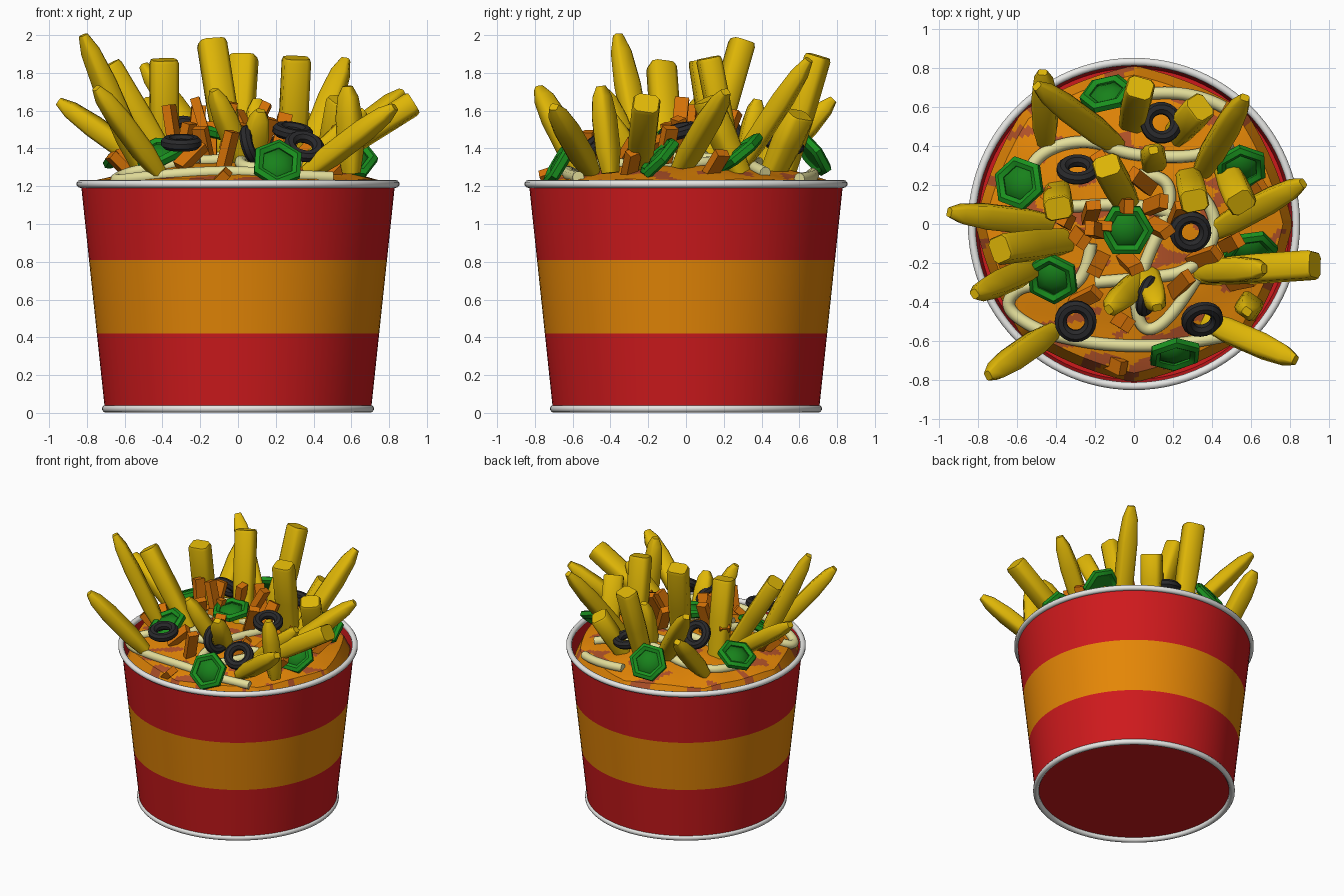
import bpy, bmesh, math, random
from mathutils import Vector, Matrix, noise

if "Cube" in bpy.data.objects:
    bpy.data.objects.remove(bpy.data.objects["Cube"])

random.seed(4)


def mat(name, r, g, b):
    m = bpy.data.materials.new(name)
    m.diffuse_color = (r, g, b, 1)
    m.use_nodes = True
    m.node_tree.nodes["Principled BSDF"].inputs["Base Color"].default_value = m.diffuse_color
    return m


RED = mat("red card", 0.62, 0.010, 0.012)
ORANGE = mat("orange", 0.78, 0.24, 0.002)
WHITE = mat("white rim", 0.80, 0.80, 0.78)
BROWN = mat("chili brown", 0.45, 0.085, 0.022)
CHEESE = mat("cheddar", 0.68, 0.17, 0.002)
YELLOW = mat("fry yellow", 0.74, 0.47, 0.002)
CREAM = mat("cream sauce", 0.78, 0.74, 0.33)
BLACK = mat("olive black", 0.022, 0.022, 0.024)
GREEN = mat("pepper green", 0.010, 0.28, 0.013)
DARK = mat("pepper dark green", 0.009, 0.22, 0.011)


def make(name, bm, mats, matrix=None, smooth=40):
    bmesh.ops.recalc_face_normals(bm, faces=bm.faces)
    me = bpy.data.meshes.new(name)
    bm.to_mesh(me)
    bm.free()
    for m in mats:
        me.materials.append(m)
    ob = bpy.data.objects.new(name, me)
    bpy.context.collection.objects.link(ob)
    if matrix:
        ob.matrix_world = matrix
    if smooth:
        bpy.ops.object.select_all(action='DESELECT')
        ob.select_set(True)
        bpy.context.view_layer.objects.active = ob
        bpy.ops.object.shade_smooth_by_angle(angle=math.radians(smooth))
    return ob


def loft(bm, rings, close=False, caps=True, mi=0):
    """Skin a list of point rings; close joins the last ring to the first."""
    vs = [[bm.verts.new(p) for p in r] for r in rings]
    n = len(vs[0])
    for a, b in zip(vs, vs[1:] + vs[:1] if close else vs[1:]):
        for i in range(n):
            j = (i + 1) % n
            bm.faces.new((a[i], a[j], b[j], b[i])).material_index = mi
    if caps and not close:
        for r in (vs[0], vs[-1]):
            bm.faces.new(r).material_index = mi


def circle(r, z, n):
    return [Vector((r * math.cos(2 * math.pi * i / n), r * math.sin(2 * math.pi * i / n), z))
            for i in range(n)]


def torus(bm, R, r, n, k):
    loft(bm, [circle(R + r * math.cos(t), r * math.sin(t), n)
              for t in (2 * math.pi * (j + 0.5) / k for j in range(k))], close=True)


def place(pos, normal):
    return Matrix.Translation(pos) @ Vector(normal).to_track_quat('Z', 'Y').to_matrix().to_4x4()


# Bucket: tapered wall with a middle band, inner wall and floor
def wall(z):
    return 0.705 + 0.125 * (z - 0.02) / 1.18


bm = bmesh.new()
loft(bm, [circle(wall(z), z, 96) for z in (0.03, 0.42, 0.81, 1.21)]
     + [circle(0.818, 1.21, 96), circle(0.80, 1.05, 96)])
for f in bm.faces:
    f.material_index = int(0.42 < f.calc_center_median().z < 0.81 and len(f.verts) == 4)
make("bucket", bm, [RED, ORANGE])
for name, R, z in (("top_rim", 0.834, 1.212), ("bottom_rim", 0.699, 0.022)):
    bm = bmesh.new()
    torus(bm, R, 0.021, 96, 10)
    make(name, bm, [WHITE], Matrix.Translation((0, 0, z)))


# Cheese mound with chili patches: eight-sided outline, steep edge
def mound_z(x, y):
    t = math.hypot(x, y) / 0.8
    return 1.345 - 0.13 * t * t + 0.015 * noise.noise(Vector((x * 4, y * 4, 3)))


bm = bmesh.new()
N, rings = 192, []
for t in [1.0, 0.97] + [0.94 * (1 - k / 60) for k in range(60)]:
    ring = []
    for i in range(N):
        a = 2 * math.pi * i / N
        d = (a % (math.pi / 4)) - math.pi / 8
        flat = math.cos(math.pi / 8) / math.cos(d)
        r = t * 0.815 * (0.55 * flat + 0.45)
        x, y = r * math.cos(a), r * math.sin(a)
        ring.append((x, y, mound_z(x, y) - max(0, t - 0.94) * 1.4))
    rings.append(ring)
loft(bm, rings)
for f in bm.faces:
    c = f.calc_center_median()
    n = noise.noise(Vector((c.x * 6 + c.y * 4, c.y * 11 - c.x * 5, 1.7)))
    f.material_index = int(n > 0.22 and len(f.verts) == 4)
make("cheese_mound", bm, [ORANGE, BROWN])

# Cream sauce drizzle
DRIZZLE = [
    [(.5, -.57), (.25, -.62), (0, -.63), (-.25, -.61), (-.5, -.55), (-.68, -.42), (-.56, -.3), (-.35, -.35), (-.24, -.25), (-.22, -.1)],
    [(-.2, -.3), (.05, -.28), (.28, -.25), (.41, -.1), (.42, .08), (.3, .2)],
    [(-.6, .1), (-.55, .3), (-.4, .41), (-.2, .43), (-.05, .36), (.2, .34), (.38, .36), (.5, .42)],
    [(0, .25), (.16, .26), (.2, .1), (.06, -.18), (0, -.4), (.05, -.57), (.2, -.48), (.32, -.28)],
    [(.08, .67), (.3, .69), (.46, .6)],
    [(-.45, .08), (-.2, .1), (.05, .1), (.2, .05)],
]
for k, pts in enumerate(DRIZZLE):
    cu = bpy.data.curves.new("sauce_drizzle", 'CURVE')
    cu.dimensions = '3D'
    cu.bevel_depth, cu.bevel_resolution, cu.use_fill_caps = 0.032, 3, True
    sp = cu.splines.new('NURBS')
    sp.points.add(len(pts) - 1)
    for p, (x, y) in zip(sp.points, pts):
        p.co = (x, y, mound_z(x, y) + 0.012, 1)
    sp.order_u, sp.use_endpoint_u = 3, True
    cu.materials.append(CREAM)
    bpy.context.collection.objects.link(bpy.data.objects.new(f"sauce_drizzle_{k}", cu))

# Fries: base x, y, tip x, y, z, and 1 for a blunt end
FRIES = [
    (-.45, .42, -.47, .78, 1.66, 0), (-.08, .40, -.50, .71, 1.84, 0), (-.01, .52, .03, .70, 1.89, 1),
    (-.03, .10, -.14, .30, 1.97, 1), (.22, .46, .34, .60, 1.58, 1), (.28, .24, .31, .12, 1.88, 1),
    (.34, .26, .57, .65, 1.87, 0), (.48, .28, .55, .11, 1.66, 1), (.40, -.04, .87, .21, 1.70, 0),
    (.34, -.25, .93, -.21, 1.64, 1), (.32, -.24, .67, -.23, 1.60, 0), (.37, -.50, .83, -.70, 1.62, 0),
    (-.42, -.55, -.75, -.78, 1.72, 0), (.60, -.40, .58, -.45, 1.73, 0), (-.42, 0, -.95, .06, 1.65, 0),
    (-.35, -.09, -.69, -.13, 1.84, 1), (-.50, -.22, -.82, -.36, 2.0, 0), (-.39, .17, -.39, .08, 1.87, 1),
    (.10, .30, .10, .38, 1.66, 0), (.05, -.27, -.13, -.44, 1.71, 0), (.06, -.24, .12, -.43, 1.60, 0),
]
for k, (bx, by, tx, ty, tz, blunt) in enumerate(FRIES):
    base, tip = Vector((bx, by, 1.27)), Vector((tx, ty, tz))
    L = (tip - base).length
    h = 0.072 if blunt else 0.062
    prof = [(0, .85), (.5, 1), (.97, 1), (1, .9)] if blunt else \
        [(0, .7), (.25, 1), (.65, 1), (.88, .78), (1, .38)]
    c = 0.66
    sec = [(1, -c), (1, c), (c, 1), (-c, 1), (-1, c), (-1, -c), (-c, -1), (c, -1)]
    bm = bmesh.new()
    loft(bm, [[(x * h * s, y * h * s * 0.85, t * L) for x, y in sec] for t, s in prof])
    roll = Matrix.Rotation(random.uniform(-.3, .3), 4, 'Z')
    make(f"fry_{k}", bm, [YELLOW], place(base, tip - base) @ roll, 50)

# Cheddar sticks: x, y, centre z, length, lean x, lean y
STICKS = [
    (-.35, .02, 1.52, .22, -.15, .1), (-.20, -.03, 1.57, .20, -.3, .1), (-.22, .06, 1.50, .26, .1, .3),
    (-.05, .10, 1.52, .25, .2, -.1), (.11, .10, 1.55, .20, .5, .2), (.04, .22, 1.50, .22, -.5, .4),
    (-.28, -.07, 1.42, .24, .2, -.2), (-.18, -.20, 1.40, .24, -.2, -.4), (-.02, -.20, 1.42, .24, .3, -.3),
    (-.06, -.50, 1.37, .25, .25, -.15), (.13, -.02, 1.45, .24, .4, -.2), (.23, .05, 1.48, .22, .2, .5),
    (.36, -.17, 1.38, .20, .9, .3), (.50, -.10, 1.42, .20, .4, .2), (.24, -.31, 1.37, .18, .6, .6),
    (.55, -.29, 1.32, .18, 1, .2), (-.62, -.20, 1.31, .16, -1, -.3), (-.25, -.38, 1.36, .18, 1, .5),
    (-.10, -.72, 1.23, .14, 1, -.5), (-.40, .12, 1.45, .22, -.5, .4), (.62, .16, 1.32, .16, .8, .6),
    (-.16, .30, 1.42, .20, -.3, .6), (-.15, -.02, 1.42, .24, 0, .1), (-.58, -.10, 1.33, .16, -.8, .6),
]
for k, (x, y, z, L, dx, dy) in enumerate(STICKS):
    bm = bmesh.new()
    bmesh.ops.create_cube(bm, size=1, matrix=Matrix.Diagonal((0.075, 0.05, L, 1)))
    roll = Matrix.Rotation(random.uniform(-.6, .6), 4, 'Z')
    make(f"cheddar_stick_{k}", bm, [CHEESE], place((x, y, z), (dx, dy, 1)) @ roll, 0)

# Olive rings: position, facing
OLIVES = [
    ((.14, .52, 1.42), (.1, .2, 1)), ((-.29, .28, 1.48), (0, .8, .6)), ((.29, -.04, 1.49), (.15, -.25, 1)),
    ((-.30, -.50, 1.43), (0, -.2, 1)), ((.35, -.49, 1.41), (.2, -.7, .8)), ((.07, -.37, 1.42), (1, -.3, .3)),
]
for k, (p, n) in enumerate(OLIVES):
    bm = bmesh.new()
    torus(bm, 0.077, 0.033, 20, 8)
    make(f"olive_ring_{k}", bm, [BLACK], place(p, n))

# Pepper slices: angular ring with a low domed centre
PEPPERS = [
    ((-.04, -.03, 1.49), (0, -.15, 1)), ((-.59, .21, 1.37), (-.45, .15, 1)), ((-.42, -.28, 1.38), (-.2, -.45, .9)),
    ((.55, .29, 1.38), (.1, -.65, .8)), ((.60, -.14, 1.35), (.15, -.75, .7)), ((.21, -.67, 1.32), (.1, -.85, .5)),
    ((-.14, .67, 1.37), (-.25, .8, .6)),
]
for k, (p, n) in enumerate(PEPPERS):
    bm = bmesh.new()
    torus(bm, 0.115, 0.03, 6, 6)
    loft(bm, [circle(0.105, -0.015, 6), circle(0.09, 0.005, 6), circle(0.04, 0.03, 6)], mi=1)
    make(f"pepper_slice_{k}", bm, [GREEN, DARK], place(p, n) @ Matrix.Rotation(k * .5, 4, 'Z'), 45)
